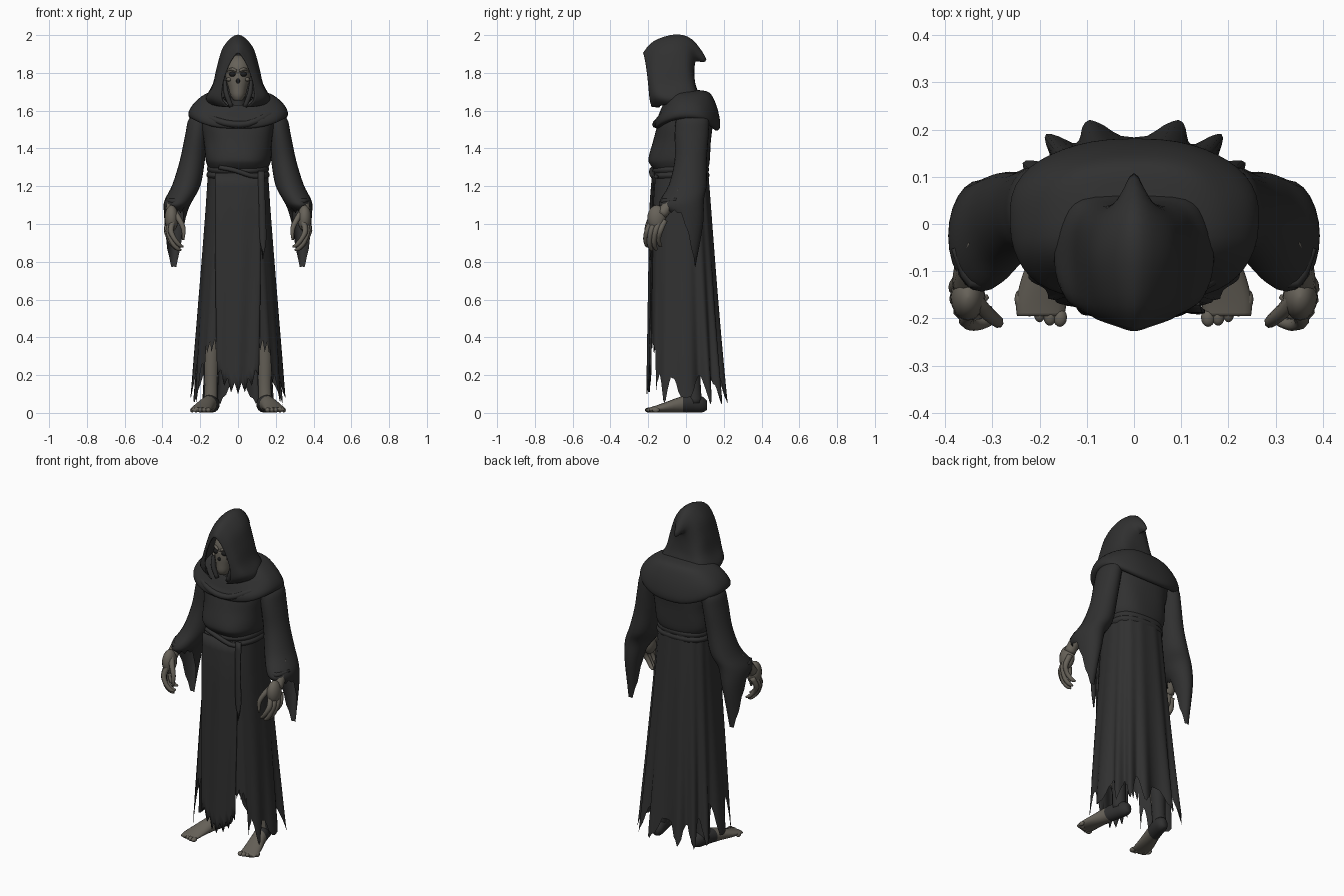
import bpy, bmesh, math, random
from mathutils import Vector as V

if "Cube" in bpy.data.objects:
    bpy.data.objects.remove(bpy.data.objects["Cube"])

random.seed(4)


def material(name, col):
    m = bpy.data.materials.new(name)
    m.diffuse_color = (*col, 1)
    m.use_nodes = True
    m.node_tree.nodes["Principled BSDF"].inputs["Base Color"].default_value = m.diffuse_color
    return m


ROBE = material("charcoal cloth", (0.030, 0.030, 0.030))
SKIN = material("grey brown skin", (0.135, 0.122, 0.100))
DARK = material("hollow black", (0.012, 0.012, 0.012))


def spline(p, k, closed):
    """Catmull-Rom refinement of a point list, k steps per span."""
    n, out = len(p), []
    for i in range(n if closed else n - 1):
        q = [p[(i + d) % n] if closed else p[min(max(i + d, 0), n - 1)] for d in (-1, 0, 1, 2)]
        for j in range(k):
            t = j / k
            out.append(0.5 * (2 * q[1] + (q[2] - q[0]) * t
                              + (2 * q[0] - 5 * q[1] + 4 * q[2] - q[3]) * t * t
                              + (3 * q[1] - q[0] - 3 * q[2] + q[3]) * t ** 3))
    return out if closed else out + [p[-1].copy()]


def patch(name, rows, mat, closed=True, ku=1, kv=1, cap=False, dark=None, thick=0):
    """Skin a grid of points; closed makes each row a ring."""
    rows = [spline([V(p) for p in r], ku, closed) for r in rows]
    g = [spline(list(c), kv, False) for c in zip(*rows)]
    bm = bmesh.new()
    g = [[bm.verts.new(p) for p in c] for c in g]
    n, m = len(g), len(g[0])
    for i in range(n if closed else n - 1):
        for j in range(m - 1):
            a = (i + 1) % n
            bm.faces.new((g[i][j], g[a][j], g[a][j + 1], g[i][j + 1]))
    if cap:
        bm.faces.new([c[0] for c in g])
        bm.faces.new([c[-1] for c in g])
    bmesh.ops.remove_doubles(bm, verts=bm.verts, dist=1e-5)
    bmesh.ops.recalc_face_normals(bm, faces=bm.faces)
    for f in bm.faces:
        f.smooth = True
        f.material_index = int(bool(dark and dark(f.calc_center_median())))
    me = bpy.data.meshes.new(name)
    bm.to_mesh(me)
    bm.free()
    me.materials.append(mat)
    if dark:
        me.materials.append(ROBE)
    ob = bpy.data.objects.new(name, me)
    bpy.context.collection.objects.link(ob)
    if thick:
        mod = ob.modifiers.new("thickness", 'SOLIDIFY')
        mod.thickness, mod.offset = thick, 0
    return ob


def ring(cx, cy, cz, rx, ry, n=12):
    return [(cx + rx * math.cos(a), cy + ry * math.sin(a), cz)
            for a in (2 * math.pi * i / n for i in range(n))]


def tube(name, pts, radii, mat, n=8, dark=None):
    """Round tube through points, for fingers, legs and rolls."""
    rows = []
    for i, p in enumerate(pts):
        d = (V(pts[min(i + 1, len(pts) - 1)]) - V(pts[max(i - 1, 0)])).normalized()
        u = d.cross(V((0.3, 1, 0.1))).normalized()
        w = d.cross(u)
        rows.append([V(p) + radii[i] * (u * math.cos(t) + w * math.sin(t))
                     for t in (2 * math.pi * k / n for k in range(n))])
    return patch(name, rows, mat, kv=3, cap=True, dark=dark)


def ball(name, c, r, mat):
    rows = [ring(c[0], c[1], c[2] + r[2] * math.cos(t), r[0] * math.sin(t), r[1] * math.sin(t), 16)
            for t in (math.pi * (0.02 + 0.96 * i / 10) for i in range(11))]
    return patch(name, rows, mat, cap=True)


def section(a, rx, yf, yb, e=0.8):
    """Rounded body outline with separate front and back depths."""
    c, s = math.cos(a), math.sin(a)
    return (math.copysign(abs(c) ** e, c) * rx, abs(s) ** e * (yb if s > 0 else yf))


# ---- skirt with folds and ragged hem
SKIRT = [(1.28, .157, -.170, .118), (1.1, .168, -.184, .132), (.6, .203, -.19, .168),
         (.3, .222, -.193, .19), (0, .238, -.197, .212)]


def skirt_size(z):
    for a, b in zip(SKIRT, SKIRT[1:]):
        if z >= b[0]:
            t = (a[0] - z) / (a[0] - b[0])
            return [p + (q - p) * t for p, q in zip(a[1:], b[1:])]
    return SKIRT[-1][1:]


N, FOLDS, STEPS = 140, 14, 26
jag = [random.uniform(.06, .13) for _ in range(FOLDS + 1)]
columns = []
for i in range(N):
    a = 2 * math.pi * i / N
    fold = -math.cos(FOLDS * (a - math.pi / 2))
    x, y = section(a, *skirt_size(.2), .66)
    base = .04 if y > .1 else .05
    hem = base + jag[i * FOLDS // N] * (1 - fold) / 1.1 + random.uniform(0, .03)
    if y < -.08 and abs(x) < .175:
        hem = .33 - .5 * max(0, abs(x) - .13) + .03 * (i % 3)
    col = []
    for j in range(STEPS + 1):
        t = j / STEPS
        z = 1.28 + (hem - 1.28) * t
        px, py = section(a, *skirt_size(z), .8 - .14 * t)
        k = 1 + fold * (.012 + .065 * t * t) * (1 if y > -.05 else .2)
        col.append((px * k, py * k, z))
    columns.append(col)
patch("skirt", list(zip(*columns)), ROBE)

# ---- front panel over the skirt, with torn lower edge
columns = []
for i in range(25):
    u = -1 + i / 12
    hem = .10 + .1 * abs(u) ** 2 + (.06 if i % 4 == 2 else .03 * (i % 2))
    col = []
    for j in range(17):
        t = j / 16
        z = 1.27 + (hem - 1.27) * t
        bulge = .006 * math.sin(u * 7 + t * 2) * t
        col.append((u * (.122 - .012 * t * t), skirt_size(z)[1] * (1 - .09 * u * u) - .006 - bulge, z))
    columns.append(col)
patch("front_panel", columns, ROBE, closed=False, thick=.006)

# ---- hanging sash end
patch("sash_end", [[(x + .01 * t, skirt_size(z)[1] * .93 - .012, z) for x in (.105, .122, .14)]
                   for t, z in ((0, 1.28), (.5, 1.1), (1, .92))]
      + [[(.128, -.188, .86), (.132, -.188, .81), (.138, -.188, .85)]], ROBE, closed=False, kv=3, thick=.008)


def body(name, rings, kv=4, n=48, ripple=0):
    """Body loft: rx, front y, back y, side z, front z, back z."""
    rows = []
    for rx, yf, yb, zs, zf, zb in rings:
        row = []
        for i in range(n):
            a = 2 * math.pi * i / n
            s = math.sin(a)
            x, y = section(a, rx, yf, yb)
            k = 1 + ripple * math.sin(5 * a + 20 * zs)
            row.append((x * k, y * k, zs + s * s * ((zb if s > 0 else zf) - zs)))
        rows.append(row)
    return patch(name, rows, ROBE, kv=kv)


# ---- bloused torso, belt and shoulder cowl
body("torso", [(.15, -.16, .11, 1.28, 1.28, 1.28), (.17, -.19, .122, 1.325, 1.315, 1.31),
               (.175, -.197, .128, 1.36, 1.35, 1.36), (.18, -.172, .133, 1.44, 1.44, 1.44),
               (.195, -.15, .14, 1.53, 1.53, 1.53), (.18, -.125, .135, 1.61, 1.58, 1.62),
               (.08, -.08, .08, 1.67, 1.62, 1.68)], ripple=.012)
for name, z, r in (("belt_upper", 1.29, 0), ("belt_lower", 1.26, .003)):
    body(name, [(.155, -.165, .112, z + .022, z + .016, z + .022),
                (.165 + r, -.178 - r, .122 + r, z, z - .008, z),
                (.155, -.168, .115, z - .022, z - .026, z - .022)])
tube("belt_fold", [(-.1, -.165, 1.30), (-.02, -.182, 1.285), (.07, -.177, 1.255), (.125, -.155, 1.25)],
     (.012, .013, .013, .01), ROBE)
body("shoulder_cowl", [(.11, -.12, .06, 1.71, 1.63, 1.71), (.18, -.135, .125, 1.685, 1.6, 1.695),
                       (.235, -.15, .16, 1.64, 1.565, 1.63), (.262, -.164, .178, 1.595, 1.54, 1.55),
                       (.258, -.163, .176, 1.565, 1.51, 1.505), (.225, -.145, .155, 1.555, 1.505, 1.495),
                       (.19, -.13, .14, 1.575, 1.53, 1.52)], ripple=.01)
tube("cowl_roll", [(-.235, -.03, 1.61), (-.175, -.11, 1.575), (-.07, -.155, 1.535), (.05, -.157, 1.53),
                   (.165, -.115, 1.58), (.235, -.03, 1.615)], (.008, .016, .018, .018, .016, .008), ROBE)

# ---- pointed hood: half arches from the face rim to the back seam
HOOD = [
    [(0, -.225, 1.905), (.035, -.215, 1.865), (.064, -.205, 1.80), (.082, -.197, 1.73), (.083, -.19, 1.66), (.05, -.18, 1.62)],
    [(0, -.17, 1.965), (.058, -.17, 1.91), (.092, -.17, 1.82), (.118, -.165, 1.74), (.143, -.155, 1.67), (.10, -.145, 1.625)],
    [(0, -.06, 2.0), (.073, -.07, 1.94), (.106, -.08, 1.84), (.13, -.08, 1.74), (.166, -.08, 1.67), (.155, -.08, 1.64)],
    [(0, .03, 1.975), (.06, .01, 1.93), (.098, 0, 1.84), (.122, 0, 1.75), (.15, 0, 1.69), (.15, 0, 1.65)],
    [(0, .105, 1.87), (.03, .05, 1.885), (.06, .035, 1.82), (.085, .04, 1.75), (.11, .05, 1.70), (.12, .055, 1.66)],
    [(0, .05, 1.865), (0, .045, 1.855), (0, .042, 1.81), (0, .045, 1.75), (0, .06, 1.70), (0, .07, 1.66)]]
patch("hood", [[(-x, y, z) for x, y, z in h[:0:-1]] + h for h in HOOD], ROBE,
      closed=False, ku=4, kv=4, thick=.006)

# ---- gaunt head with hollow eyes, nose and teeth, set forward in the hood
F = -.02
ball("skull", (0, -.075 + F, 1.81), (.072, .085, .085), SKIN)
patch("jaw", [ring(0, -.095 + F, 1.80, .064, .066), ring(0, -.10 + F, 1.765, .064, .063),
              ring(0, -.105 + F, 1.72, .05, .058), ring(0, -.11 + F, 1.68, .04, .052),
              ring(0, -.115 + F, 1.655, .024, .035)], SKIN, kv=3, cap=True)
tube("neck", [(0, -.05, 1.75), (0, -.05, 1.66), (0, -.05, 1.56)], (.045, .04, .05), ROBE, 12)
ball("nose_hollow", (0, -.16 + F, 1.757), (.010, .006, .014), DARK)
for s in (-1, 1):
    ball("eye_socket", (s * .028, -.15 + F, 1.793), (.019, .014, .014), DARK)
    tube("brow", [(s * .008, -.16 + F, 1.81), (s * .03, -.153 + F, 1.82), (s * .056, -.125 + F, 1.812)],
         (.007, .008, .005), SKIN)
    ball("cheek_bone", (s * .046, -.132 + F, 1.765), (.017, .018, .011), SKIN)
    # loose lining cloth beside the jaw
    tube("hood_lining", [(s * .07, -.13, 1.76), (s * .062, -.15, 1.69), (s * .035, -.15, 1.62)],
         (.008, .014, .012), ROBE)

# ---- limbs, built once per side
ARM = [(.15, .04, 1.61, .04, .06), (.2, .035, 1.56, .058, .085), (.218, .03, 1.48, .06, .09),
       (.241, .025, 1.34, .066, .085), (.272, .01, 1.21, .075, .1), (.312, -.02, 1.13, .075, .115)]
for s in (-1, 1):
    # sleeve with long trailing cuff
    rows = [ring(s * x, y, z, rx, ry, 24) for x, y, z, rx, ry in ARM]
    for cx, cy, cz, rx, ry, drop in ((.328, -.025, 1.095, .066, .115, .1), (.34, -.025, 1.075, .05, .075, .3)):
        row = []
        for i, (x, y, z) in enumerate(ring(s * cx, cy, cz, rx, ry, 24)):
            b = max(0, (y - cy) / ry + .25) / 1.25
            row.append((x, y, z - drop * b ** 1.8 - (.018 * (i % 2) if drop > .2 else 0)))
        rows.append(row)
    patch("sleeve", rows, ROBE, kv=4)
    tube("cuff_fold", [(s * .245, .0, 1.16), (s * .285, -.1, 1.125), (s * .345, -.122, 1.12), (s * .38, -.05, 1.13)],
         (.008, .014, .014, .008), ROBE)
    # bony hand with curled fingers
    tube("wrist", [(s * .325, -.03, 1.17), (s * .348, -.09, 1.1), (s * .355, -.13, 1.05)], (.032, .032, .032), SKIN)
    ball("palm", (s * .352, -.155, 1.03), (.037, .05, .07), SKIN)
    for x, y, d in ((.348, -.192, .01), (.36, -.172, -.008), (.368, -.148, -.005), (.37, -.124, .012)):
        tube("finger", [(s * (x - .005), y + .012, 1.02), (s * (x + .008), y - .012, .965),
                        (s * (x - .012), y - .022, .91 + d), (s * (x - .04), y - .014, .877 + d),
                        (s * (x - .058), y - .006, .87 + d)], (.016, .016, .013, .011, .005), SKIN)
    tube("thumb", [(s * .345, -.15, 1.07), (s * .315, -.185, 1.03), (s * .289, -.207, .975), (s * .29, -.212, .915)],
         (.018, .016, .013, .006), SKIN)
    # lower leg and bare foot, wrapped in cloth at the heel
    tube("lower_leg", [(s * .145, .045, .05), (s * .142, .04, .15), (s * .14, .03, .32), (s * .12, .01, .7)],
         (.04, .038, .045, .055), SKIN, 14, dark=lambda c: c.y > .02)
    rows = []
    for cx, y, cz, rx, rz in ((.13, .11, .04, .018, .025), (.133, .085, .045, .036, .042), (.145, .03, .05, .042, .048),
                              (.165, -.04, .042, .045, .04), (.185, -.11, .029, .052, .027), (.196, -.165, .02, .054, .017),
                              (.198, -.195, .016, .05, .012)):
        rows.append([(s * cx + u, y, max(.002, cz + w)) for u, w, _ in ring(0, 0, 0, rx, rz, 16)])
    patch("foot", rows, SKIN, kv=3, cap=True, dark=lambda c: c.y > -.01)
    for k in range(5):
        ball("toe", (s * (.157 + .0215 * k), -.198 + .0024 * k * k, .015), (.015 - .0012 * k, .02, .013), SKIN)
